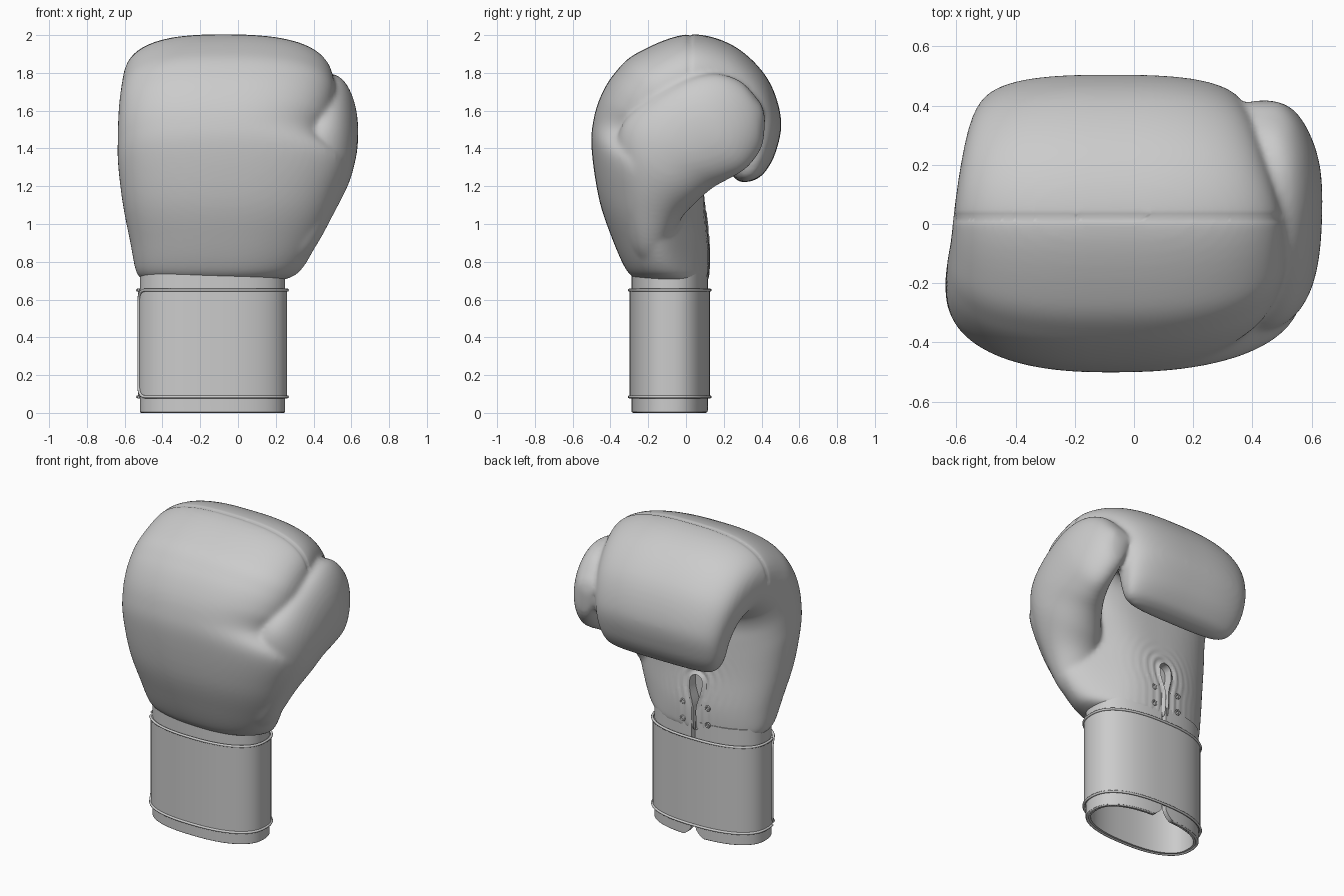
import bpy, bmesh, math
from mathutils import Vector

if "Cube" in bpy.data.objects:
    bpy.data.objects.remove(bpy.data.objects["Cube"])

PI = math.pi


def link(name, mesh):
    ob = bpy.data.objects.new(name, mesh)
    bpy.context.collection.objects.link(ob)
    return ob


def bake(ob):
    """Mesh copy with all modifiers applied."""
    dg = bpy.context.evaluated_depsgraph_get()
    return bpy.data.meshes.new_from_object(ob.evaluated_get(dg))


def sup(v, n):
    return math.copysign(abs(v) ** (2 / n), v)


def catmull(rows, steps):
    """Smoothly interpolate rows of numbers."""
    out = []
    for i in range(len(rows) - 1):
        p = [rows[max(0, min(len(rows) - 1, i + k))] for k in (-1, 0, 1, 2)]
        for s in range(steps):
            t = s / steps
            out.append([0.5 * (2 * b + (c - a) * t + (2 * a - 5 * b + 4 * c - d) * t * t
                               + (3 * b - a - 3 * c + d) * t ** 3) for a, b, c, d in zip(*p)])
    out.append(list(rows[-1]))
    return out


def skin(bm, rings):
    """Closed skin over equal rings of points."""
    rings = [[bm.verts.new(p) for p in r] for r in rings]
    seg = len(rings[0])
    faces = [bm.faces.new((r[j], r[(j + 1) % seg], q[(j + 1) % seg], q[j]))
             for r, q in zip(rings, rings[1:]) for j in range(seg)]
    faces += [bm.faces.new(rings[0]), bm.faces.new(rings[-1])]
    bmesh.ops.recalc_face_normals(bm, faces=faces)


def loft(bm, rows, n0, n1, mid=None, seg=72):
    """Row = outer y,z, inner y,z, x min, x max outer side, x max inner side."""
    rows = catmull(rows, 6)
    rings = []
    for k, (oy, oz, iy, iz, x0, x1, x2) in enumerate(rows):
        n = n0 + (n1 - n0) * k / (len(rows) - 1)
        ring = []
        for j in range(seg):
            a = 2 * PI * j / seg
            c, s = sup(math.cos(a), n), sup(math.sin(a), n)
            f = (1 + c) / 2
            g = min(1, f * 1.7)
            right = x2 + (x1 - x2) * g * g * (3 - 2 * g)
            cx = (x0 + x1) / 2 if mid is None else mid
            x = cx + s * ((right - cx) if s > 0 else (cx - x0))
            ring.append((x, iy + (oy - iy) * f, iz + (oz - iz) * f))
        rings.append(ring)
    skin(bm, rings)


def to_object(bm, name):
    me = bpy.data.meshes.new(name)
    bm.to_mesh(me)
    bm.free()
    return link(name, me)


# Padded hand: up the back of the hand, over the knuckles, curled to the fingertips
hand = [
    (-.25, .70, .11, .70, -.50, .23, .23),
    (-.315, .755, .118, .74, -.54, .33, .24),
    (-.39, .92, .12, .88, -.57, .425, .24),
    (-.46, 1.13, .10, 1.08, -.61, .51, .26),
    (-.50, 1.40, .09, 1.23, -.635, .57, .32),
    (-.49, 1.55, .085, 1.32, -.637, .45, .36),
    (-.45, 1.68, .08, 1.38, -.635, .48, .38),
    (-.377, 1.80, .085, 1.43, -.63, .505, .39),
    (-.26, 1.905, .10, 1.47, -.62, .515, .40),
    (0, 2.003, .13, 1.50, -.605, .495, .42),
    (.24, 1.95, .16, 1.48, -.585, .45, .40),
    (.425, 1.78, .18, 1.45, -.56, .41, .38),
    (.503, 1.56, .20, 1.39, -.53, .38, .37),
    (.475, 1.38, .22, 1.31, -.50, .36, .35),
    (.41, 1.265, .25, 1.25, -.45, .325, .32),
    (.345, 1.225, .29, 1.22, -.37, .25, .25),
]
# Thumb: grows out of the right side and curls over the fingers
thumb = [
    (-.22, .735, -.10, .75, .05, .27, .27),
    (-.30, .88, -.09, .85, .08, .40, .40),
    (-.35, 1.13, -.03, 1.02, .15, .515, .515),
    (-.37, 1.36, .06, 1.12, .20, .59, .59),
    (-.335, 1.53, .14, 1.19, .26, .622, .622),
    (-.20, 1.66, .22, 1.235, .32, .635, .635),
    (0, 1.765, .30, 1.28, .36, .633, .633),
    (.16, 1.795, .36, 1.34, .37, .605, .605),
    (.29, 1.755, .405, 1.42, .37, .56, .56),
    (.38, 1.66, .418, 1.54, .37, .505, .505),
    (.405, 1.62, .415, 1.58, .39, .46, .46),
]
bm = bmesh.new()
loft(bm, hand, 2.2, 3.0, mid=-.08)
loft(bm, thumb, 2.05, 2.1)
tmp = to_object(bm, "mitt_helper")
m = tmp.modifiers.new("merge", 'REMESH')
m.mode = 'VOXEL'
m.voxel_size = 0.014
m = tmp.modifiers.new("soften", 'SMOOTH')
m.factor = 0.5
m.iterations = 9
mesh = bake(tmp)
bpy.data.objects.remove(tmp)

# Knuckle seam groove and ribs around the keyhole opening in the palm
SLIT = -0.15


def key_radius(z):
    t = max(0, min(1, (z - .84) / .16))
    return .010 + .034 * t * t * (3 - 2 * t)


moves = []
for v in mesh.vertices:
    x, y, z = v.co
    d = 0
    if z > 1.75 and x < .5:
        d -= .006 * math.exp(-((y - .02) / .010) ** 2)
    if z < 1.2 and y > 0 and v.normal.y > .5:
        e = max(0, math.hypot(x - SLIT, max(0, z - 1.02)) - key_radius(z))
        d += .009 * math.cos(e * 2 * PI / .05) * math.exp(-e / .06)
    moves.append(v.normal.copy() * d)
for v, mv in zip(mesh.vertices, moves):
    v.co += mv
mitt = link("mitt", mesh)

# Wrist parts share one oval outline
CX, CY = -0.135, -0.086


def oval(a, z, grow=0.0):
    return Vector((CX + (.385 + grow) * sup(math.cos(a), 2.4),
                   CY + (.202 + grow) * sup(math.sin(a), 2.4), z))


def carve(name, rings):
    bm = bmesh.new()
    skin(bm, rings)
    cutter = to_object(bm, name)
    cutter.hide_render = True
    b = mitt.modifiers.new(name, 'BOOLEAN')
    b.operation = 'DIFFERENCE'
    b.object = cutter
    mitt.data = bake(mitt)
    mitt.modifiers.clear()
    bpy.data.objects.remove(cutter)


# Cut the keyhole into the palm and hollow the hand pocket above the cuff
half = [(key_radius(.66 + .02 * i), .66 + .02 * i) for i in range(18)]
half += [(.044 * math.cos(a), 1.02 + .044 * math.sin(a)) for a in (.3, .6, .9, 1.2)]
outline = half + [(0, 1.064)] + [(-w, z) for w, z in reversed(half)]
carve("keyhole_cutter", [[(SLIT + w, y, z) for w, z in outline] for y in (.055, .2)])
carve("pocket_cutter", [[oval(2 * PI * j / 80, z, g) for j in range(80)]
                        for z, g in ((.6, -.036), (.7, -.04), (.8, -.07), (1.0, -.075), (1.15, -.1), (1.2, -.15))])


def smooth(ob, angle):
    bpy.ops.object.select_all(action='DESELECT')
    bpy.context.view_layer.objects.active = ob
    ob.select_set(True)
    bpy.ops.object.shade_smooth_by_angle(angle=math.radians(angle))


smooth(mitt, 50)


def band(name, zs, grow, thick, gap=None):
    """Wall around the wrist, optionally split at the palm slit."""
    bm = bmesh.new()
    seg, rows = 120, []
    for z in zs:
        g = gap(z) if gap else 0
        count = seg + 1 if gap else seg
        rows.append([bm.verts.new(oval(PI / 2 + g + (2 * PI - 2 * g) * j / seg, z, grow)) for j in range(count)])
    for r, q in zip(rows, rows[1:]):
        for j in range(seg):
            k = (j + 1) % len(r)
            bm.faces.new((r[j], r[k], q[k], q[j]))
    ob = to_object(bm, name)
    s = ob.modifiers.new("thickness", 'SOLIDIFY')
    s.thickness = thick
    s.offset = -1
    ob.data = bake(ob)
    ob.modifiers.clear()
    smooth(ob, 40)


def tube(name, pts, radius):
    cu = bpy.data.curves.new(name, 'CURVE')
    cu.dimensions = '3D'
    cu.bevel_depth = radius
    cu.bevel_resolution = 2
    cu.use_fill_caps = True
    sp = cu.splines.new('POLY')
    sp.points.add(len(pts) - 1)
    for p, q in zip(sp.points, pts):
        p.co = (*q, 1)
    link(name, cu)


# Inner cuff, split at the palm with rounded lower corners
band("inner_cuff", [0.006, .015, .03, .05, .07, .3, .5, .66, .76], 0, .03,
     lambda z: .02 + .12 * max(0, 1 - z / .07) ** 2)
tube("cuff_hem", [oval(PI / 2 + .14 + (2 * PI - .28) * j / 120, .009, -.009) for j in range(121)], .009)
# Wrap-around strap
band("wrist_strap", [.085, .2, .35, .5, .65], .01, .014)
# Piping round both strap edges and down the rounded strap end
A0, R, RA = PI + .2, .06, .3
upper = [(A0 + 2 * PI + (RA - 2 * PI) * j / 110, .65) for j in range(110)]
upper += [(A0 + RA * (1 - math.sin(t * PI / 16)), .65 - R * (1 - math.cos(t * PI / 16))) for t in range(9)]
lower = [(a, .735 - z) for a, z in reversed(upper)]
tube("strap_piping", [oval(a, z, .012) for a, z in upper + lower], .008)
# Lace eyelets beside the palm opening
for i, (sx, z) in enumerate([(-1, .76), (1, .76), (-1, .87), (1, .87)]):
    bpy.ops.mesh.primitive_torus_add(major_radius=.014, minor_radius=.005, major_segments=20, minor_segments=8,
                                     location=(SLIT + sx * .09, .118, z), rotation=(PI / 2, 0, 0))
    bpy.context.object.name = "eyelet_%d" % (i + 1)
    bpy.ops.object.shade_smooth()
